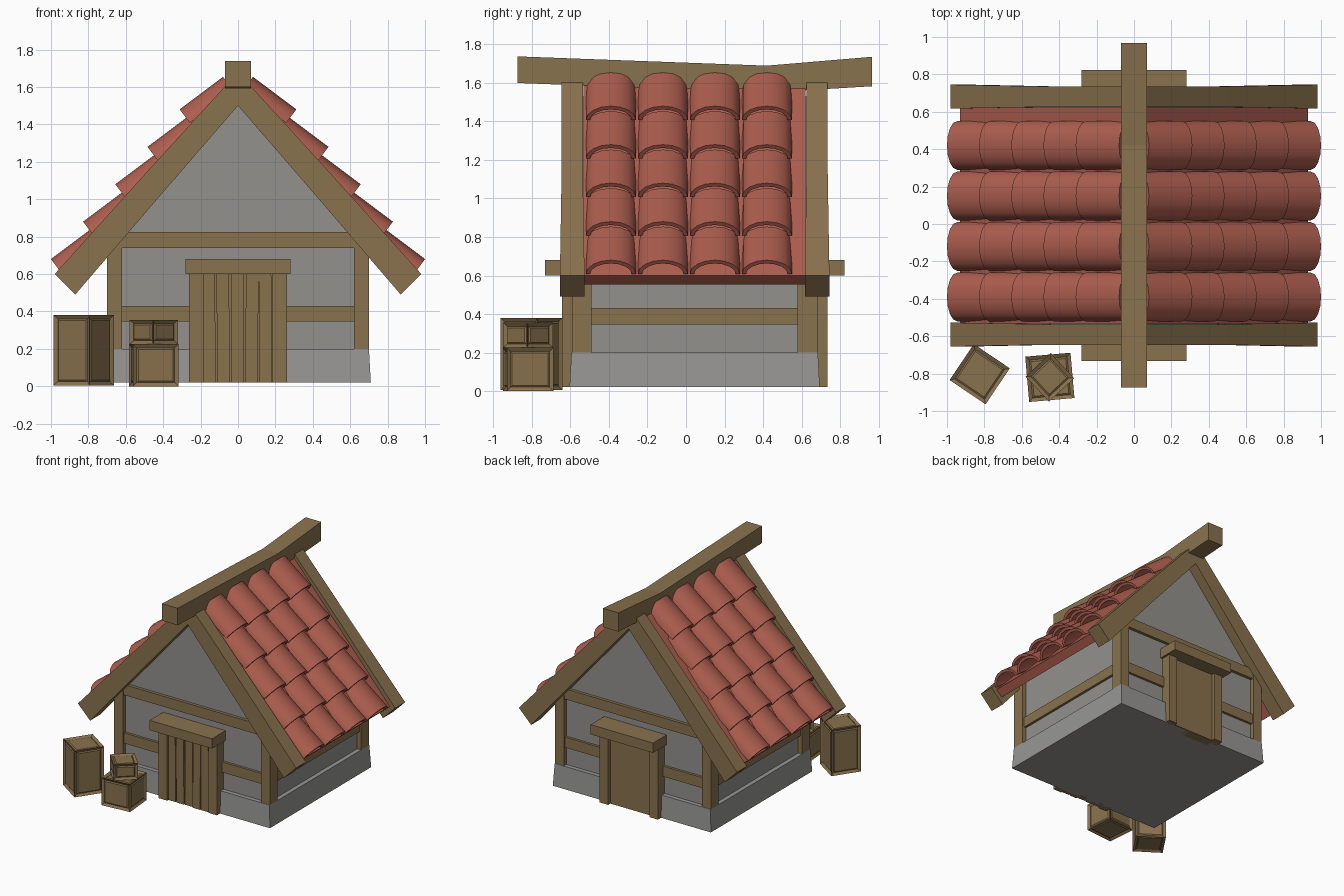
import bpy, bmesh, math, random
from mathutils import Matrix, Vector

if "Cube" in bpy.data.objects:
    bpy.data.objects.remove(bpy.data.objects["Cube"])

random.seed(4)
YC = 0.045  # middle of the house along y


def mat(name, rgb):
    m = bpy.data.materials.new(name)
    m.diffuse_color = (*rgb, 1)
    m.use_nodes = True
    m.node_tree.nodes["Principled BSDF"].inputs["Base Color"].default_value = m.diffuse_color
    return m


WOOD = mat("brown wood", (0.25, 0.168, 0.075))
TILE = mat("red clay", (0.42, 0.112, 0.078))
WALL = mat("grey plaster", (0.29, 0.285, 0.27))
STONE = mat("grey stone", (0.31, 0.305, 0.295))


def finish(name, bm, m):
    bmesh.ops.recalc_face_normals(bm, faces=bm.faces)
    me = bpy.data.meshes.new(name)
    bm.to_mesh(me)
    bm.free()
    me.materials.append(m)
    ob = bpy.data.objects.new(name, me)
    bpy.context.collection.objects.link(ob)
    return ob


def loft(bm, rings):
    """Closed solid through equal-sized rings of points."""
    vs = [[bm.verts.new(p) for p in r] for r in rings]
    n = len(vs[0])
    for a, b in zip(vs, vs[1:]):
        for i in range(n):
            bm.faces.new((a[i], a[(i + 1) % n], b[(i + 1) % n], b[i]))
    bm.faces.new(vs[0])
    bm.faces.new(vs[-1])


def rect(x0, x1, y0, y1, z):
    return [(x0, y0, z), (x1, y0, z), (x1, y1, z), (x0, y1, z)]


def box(name, x0, x1, y0, y1, z0, z1, m=WOOD, tilt=0):
    bm = bmesh.new()
    loft(bm, [rect(x0, x1, y0, y1, z0), rect(x0 + tilt, x1 + tilt, y0, y1, z1)])
    return finish(name, bm, m)


def prism(name, pts, y0, y1, m):
    bm = bmesh.new()
    loft(bm, [[(x, y, z) for x, z in pts] for y in (y0, y1)])
    return finish(name, bm, m)


# stone footing, slightly tapered
bm = bmesh.new()
loft(bm, [rect(-0.71, 0.71, YC - 0.65, YC + 0.65, 0.02),
          rect(-0.70, 0.70, YC - 0.64, YC + 0.64, 0.2)])
finish("stone_footing", bm, STONE)

# plaster walls with gables
prism("plaster_walls", [(-0.665, 0.15), (0.665, 0.15), (0.665, 0.78), (0, 1.53), (-0.665, 0.78)],
      YC - 0.605, YC + 0.605, WALL)

# side framing
for s, side in ((-1, "left"), (1, "right")):
    xs = sorted((s * 0.64, s * 0.685))
    box(side + "_rail", *xs, YC - 0.55, YC + 0.55, 0.345, 0.43)

# front and back framing, doors and bargeboards
for s, end in ((-1, "front"), (1, "back")):
    def ys(a, b):
        return sorted((YC + s * a, YC + s * b))
    for t, side in ((-1, "left"), (1, "right")):
        xs = sorted((t * 0.62, t * 0.70))
        box(f"{end}_{side}_post", *xs, *ys(0.535, 0.637), 0.2, 0.77)
        js = sorted((t * 0.185, t * 0.262))
        box(f"{end}_{side}_door_jamb", *js, *ys(0.58, 0.69), 0.02, 0.61)
        # sloping bargeboard, thicker toward the eaves
        bm = bmesh.new()
        rings = []
        for top, bot, h in (((0, 1.68), (0, 1.5), 0.055),
                            ((0.49, 1.143), (0.435, 0.997), 0.055),
                            ((0.98, 0.60), (0.87, 0.49), 0.064)):
            y0, y1 = ys(0.636 - h, 0.636 + h)
            rings.append([(t * top[0], y0, top[1]), (t * top[0], y1, top[1]),
                          (t * bot[0], y1, bot[1]), (t * bot[0], y0, bot[1])])
        loft(bm, rings)
        finish(f"{end}_{side}_bargeboard", bm, WOOD)
    box(end + "_tie_beam", -0.64, 0.64, *ys(0.55, 0.63), 0.74, 0.825)
    box(end + "_rail", -0.64, 0.64, *ys(0.55, 0.625), 0.345, 0.43)
    box(end + "_door_lintel", -0.28, 0.28, *ys(0.58, 0.778), 0.60, 0.68)
    box(end + "_door_panel", -0.2, 0.2, *ys(0.58, 0.662), 0.02, 0.61)

# front door planks, a little uneven
for i in range(5):
    x = -0.186 + i * 0.075
    d = random.uniform(0.672, 0.684)
    box("door_plank", x, x + 0.067, YC - d, YC - 0.62, 0.02, 0.61, tilt=random.uniform(-0.006, 0.006))

# roof slab
prism("roof_slab", [(-0.93, 0.60), (0, 1.65), (0.93, 0.60), (0.877, 0.553), (0, 1.545), (-0.877, 0.553)],
      YC - 0.577, YC + 0.577, TILE)


# curved roof tiles: five tilted rows of four arched shells on each slope
def arch(crest, yc, s):
    ring = []
    for w, h, order in ((0.13, 0.09, range(9)), (0.108, 0.068, range(8, -1, -1))):
        for k in order:
            a = math.pi * k / 8
            up = h * math.sin(a) - 0.09
            ring.append((s * (crest[0] + 0.6 * up), yc + w * math.cos(a), crest[1] + 0.8 * up))
    return ring


for s, side in ((-1, "left"), (1, "right")):
    bm = bmesh.new()
    for row in range(5):
        c = (1.0 - 0.172 * row, 0.68 + 0.2 * row)
        top = (c[0] - 0.8 * 0.29, c[1] + 0.6 * 0.29)
        for col in range(4):
            yc = -0.39 + 0.27 * col
            loft(bm, [arch(c, yc, s), arch(top, yc, s)])
    ob = finish(side + "_roof_tiles", bm, TILE)
    bpy.ops.object.select_all(action='DESELECT')
    ob.select_set(True)
    bpy.context.view_layer.objects.active = ob
    bpy.ops.object.shade_smooth_by_angle(angle=math.radians(40))

# sagging ridge beam
bm = bmesh.new()
loft(bm, [[(-0.07, y, z0), (0.07, y, z0), (0.07, y, z1), (-0.07, y, z1)]
          for y, z0, z1 in ((-0.875, 1.60, 1.738), (0.42, 1.55, 1.69), (0.967, 1.583, 1.736))])
finish("ridge_beam", bm, WOOD)


# crates with framed panels
def crate(name, x, y, z, w, h, deg):
    bm = bmesh.new()
    bmesh.ops.create_cube(bm, size=1)
    bmesh.ops.scale(bm, vec=(w, w, h), verts=bm.verts)
    panels = list(bm.faces)
    bmesh.ops.inset_individual(bm, faces=panels, thickness=0.028, depth=-0.012)
    bmesh.ops.inset_individual(bm, faces=panels, thickness=0.012, depth=0.006)
    bm.transform(Matrix.Translation((x, y, z + h / 2)) @ Matrix.Rotation(math.radians(deg), 4, 'Z'))
    finish(name, bm, WOOD)


crate("tall_crate", -0.825, -0.803, 0.005, 0.232, 0.375, -34)
crate("low_crate", -0.45, -0.82, 0.0, 0.243, 0.225, 5)
crate("top_crate", -0.45, -0.82, 0.225, 0.184, 0.13, 43)
